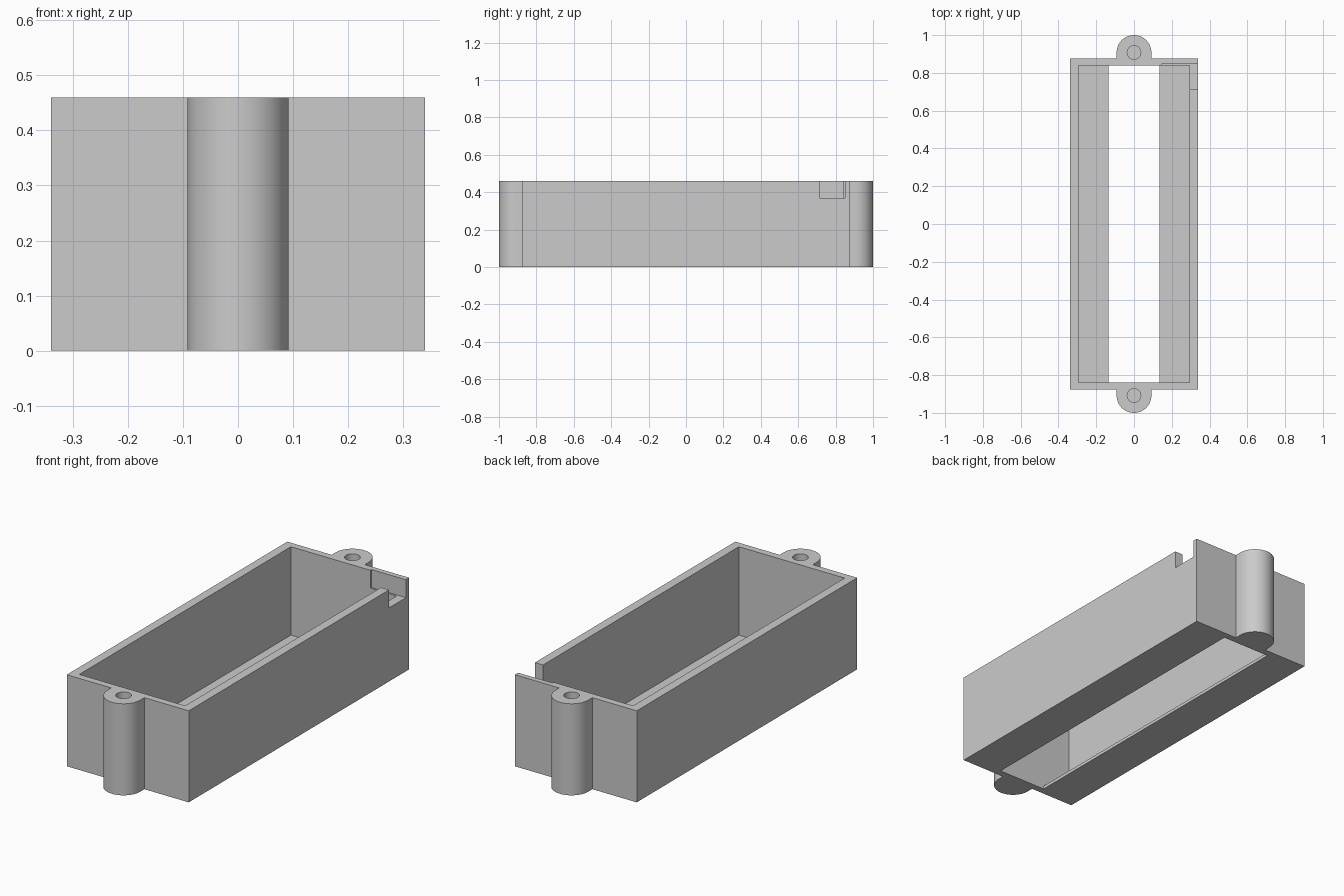
import bpy, bmesh
from math import sin, cos, pi, radians

cube = bpy.data.objects.get("Cube")
if cube:
    bpy.data.objects.remove(cube, do_unlink=True)

HX, HY, H = 0.339, 0.875, 0.46      # outer half width, half length, height
IX, IY, FLOOR = 0.294, 0.84, 0.016  # cavity half sizes, floor thickness
SLOT = 0.135                        # half width of the floor opening
R, HOLE, DEPTH = 0.092, 0.036, 0.38  # screw boss

grey = bpy.data.materials.new("plain grey")
grey.use_nodes = True
grey.diffuse_color = (0.6, 0.6, 0.6, 1)
grey.node_tree.nodes["Principled BSDF"].inputs["Base Color"].default_value = grey.diffuse_color


def prism(name, outline, z0, z1):
    """Extrude a counter-clockwise outline from z0 to z1."""
    bm = bmesh.new()
    face = bm.faces.new([bm.verts.new((x, y, z0)) for x, y in outline])
    top = bmesh.ops.extrude_face_region(bm, geom=[face])["geom"]
    verts = [g for g in top if isinstance(g, bmesh.types.BMVert)]
    bmesh.ops.translate(bm, verts=verts, vec=(0, 0, z1 - z0))
    bmesh.ops.recalc_face_normals(bm, faces=bm.faces)
    mesh = bpy.data.meshes.new(name)
    bm.to_mesh(mesh)
    bm.free()
    mesh.materials.append(grey)
    obj = bpy.data.objects.new(name, mesh)
    bpy.context.collection.objects.link(obj)
    return obj


def box(name, x0, x1, y0, y1, z0, z1):
    return prism(name, [(x0, y0), (x1, y0), (x1, y1), (x0, y1)], z0, z1)


def arc(cy, r, start, end, steps):
    angles = [start + (end - start) * i / steps for i in range(steps + 1)]
    return [(r * cos(a), cy + r * sin(a)) for a in angles]


def combine(target, tool, operation):
    """Apply a boolean and discard the tool."""
    mod = target.modifiers.new(tool.name, "BOOLEAN")
    mod.object, mod.operation, mod.solver = tool, operation, "EXACT"
    bpy.context.view_layer.objects.active = target
    bpy.ops.object.modifier_apply(modifier=mod.name)
    bpy.data.objects.remove(tool, do_unlink=True)


# Open tray with a long opening in its floor
tray = box("tray", -HX, HX, -HY, HY, 0, H)
combine(tray, box("cavity", -IX, IX, -IY, IY, FLOOR, H + 0.1), "DIFFERENCE")
combine(tray, box("floor_opening", -SLOT, SLOT, -IY, IY, -0.1, FLOOR + 0.1), "DIFFERENCE")

# Cable notch through the left wall, shaving the inside of the back wall
combine(tray, box("notch", 0.148, HX + 0.1, 0.715, 0.849, 0.37, H + 0.1), "DIFFERENCE")

# Round screw boss with a blind hole at each end
for side in (-1, 1):
    cy = side * (1 - R)
    start = 0 if side > 0 else pi
    root = side * (HY - 0.015)
    outline = arc(cy, R, start, start + pi, 32) + [(-side * R, root), (side * R, root)]
    combine(tray, prism("boss", outline, 0, H), "UNION")
    hole = arc(cy, HOLE, 0, 2 * pi, 32)[:-1]
    combine(tray, prism("screw_hole", hole, H - DEPTH, H + 0.1), "DIFFERENCE")

# Smooth bosses, sharp corners
bpy.ops.object.select_all(action="DESELECT")
tray.select_set(True)
bpy.context.view_layer.objects.active = tray
bpy.ops.object.shade_smooth_by_angle(angle=radians(30))
